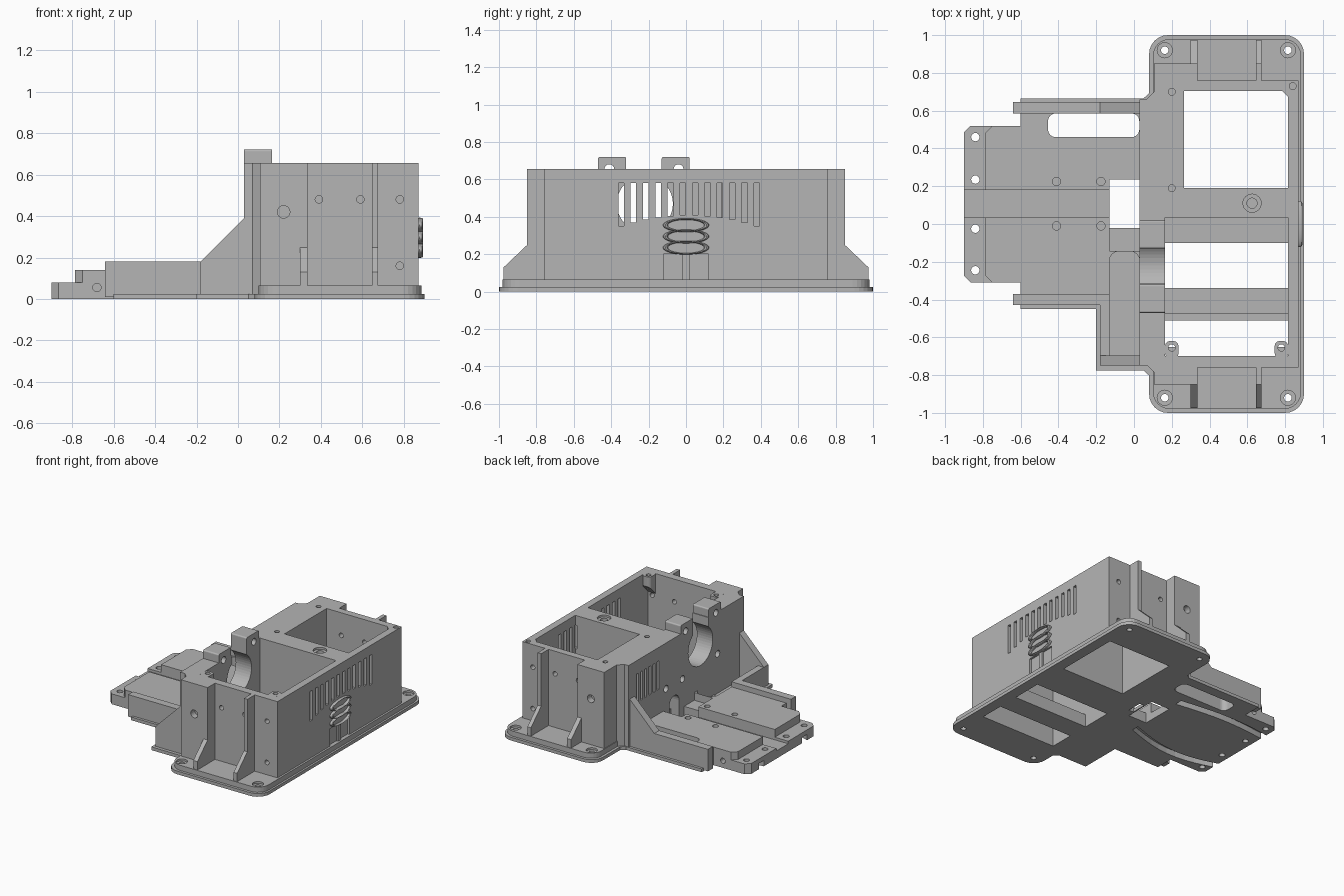
import bpy, bmesh
from math import sin, cos, pi, radians

if "Cube" in bpy.data.objects:
    bpy.data.objects.remove(bpy.data.objects["Cube"])

grey = bpy.data.materials.new("mid_grey")
grey.use_nodes = True
grey.diffuse_color = (0.46, 0.46, 0.46, 1)
grey.node_tree.nodes["Principled BSDF"].inputs["Base Color"].default_value = (0.46, 0.46, 0.46, 1)


# Outline helpers
def rect(u0, v0, u1, v1, r=0):
    if not r:
        return [(u0, v0), (u1, v0), (u1, v1), (u0, v1)]
    pts = []
    for i, (u, v) in enumerate([(u1 - r, v1 - r), (u0 + r, v1 - r), (u0 + r, v0 + r), (u1 - r, v0 + r)]):
        for k in range(7):
            t = (i + k / 6) * pi / 2
            pts.append((u + r * cos(t), v + r * sin(t)))
    return pts


def disc(u, v, r, n=24):
    return [(u + r * cos(2 * pi * i / n), v + r * sin(2 * pi * i / n)) for i in range(n)]


# Solid made of prisms, each one (outline, start, end, axis)
def solid(name, *prisms):
    bm = bmesh.new()
    place = {"z": lambda u, v, w: (u, v, w), "y": lambda u, v, w: (u, w, v), "x": lambda u, v, w: (w, u, v)}
    for pts, a, b, axis in prisms:
        low = [bm.verts.new(place[axis](u, v, a)) for u, v in pts]
        top = [bm.verts.new(place[axis](u, v, b)) for u, v in pts]
        bm.faces.new(low)
        bm.faces.new(top)
        for i in range(len(pts)):
            j = (i + 1) % len(pts)
            bm.faces.new((low[i], low[j], top[j], top[i]))
    bmesh.ops.recalc_face_normals(bm, faces=bm.faces)
    mesh = bpy.data.meshes.new(name)
    bm.to_mesh(mesh)
    bm.free()
    mesh.materials.append(grey)
    obj = bpy.data.objects.new(name, mesh)
    bpy.context.collection.objects.link(obj)
    return obj


# Boolean with a temporary tool, applied at once
def combine(obj, prisms, mode="DIFFERENCE"):
    tool = solid("cutter", *prisms)
    tool.hide_render = True
    mod = obj.modifiers.new("bool", "BOOLEAN")
    mod.operation, mod.solver, mod.object = mode, "EXACT", tool
    bpy.context.view_layer.objects.active = obj
    bpy.ops.object.modifier_apply(modifier=mod.name)
    bpy.data.objects.remove(tool)


def box(x0, y0, z0, x1, y1, z1):
    return (rect(x0, y0, x1, y1), z0, z1, "z")


# Tall housing with recessed ends
end = [(0.335, 0.85), (0.335, 0.76), (0.645, 0.76), (0.645, 0.85), (0.675, 0.85), (0.675, 0.76), (0.87, 0.76)]
outline = [(0.03, -0.75), (0.07, -0.75), (0.105, -0.785), (0.105, -0.85)]
outline += [(x, -y) for x, y in end] + end[::-1]
outline += [(0.105, 0.85), (0.105, 0.7), (0.065, 0.66), (0.03, 0.66)]
housing = solid("housing", (outline, 0, 0.655, "z"))

# Saddle posts
posts = [(rect(y, 0.6, y + 0.15, 0.72, 0.01), 0.03, 0.165, "x") for y in (-0.47, -0.13)]
combine(housing, posts, "UNION")

# Large wells
floor_holes = [box(0.265, 0.19, -0.1, 0.815, 0.705, 0.8),
               box(0.165, -0.34, -0.1, 0.815, -0.1, 0.12),
               box(0.165, -0.7, -0.1, 0.815, -0.51, 0.12)]
combine(housing, floor_holes)
combine(housing, [box(0.165, -0.7, 0.1, 0.815, 0.035, 0.8)])

# Shaft saddle, open at the top
combine(housing, [(disc(-0.22, 0.47, 0.15, 48), 0, 0.2, "x")])
combine(housing, [box(0, -0.315, 0.5, 0.2, -0.13, 0.8)])

# Cooling slots in both long walls
slots = []
for i in range(12):
    y = -0.347 + i * 0.066
    low = 0.41 - 0.002 * (i - 5.5) ** 2
    slots.append((rect(y - 0.015, low, y + 0.015, 0.58), 0.8, 0.9, "x"))
for i in range(6):
    y = 0.3 + i * 0.05
    slots.append((rect(y - 0.012, 0.33, y + 0.012, 0.55), 0, 0.08, "x"))
combine(housing, slots)

# Screw holes in the top, ends and inner wall
holes = [(disc(x, y, 0.018), 0.55, 0.8, "z") for x, y in ((0.2, 0.7), (0.2, 0.19), (0.84, 0.73))]
holes.append((disc(0.625, 0.11, 0.027), 0.4, 0.8, "z"))
for s in (-1, 1):
    for x, z in ((0.39, 0.48), (0.59, 0.48), (0.78, 0.48), (0.78, 0.16)):
        holes.append((disc(x, z, 0.018), s * 0.65, s * 0.8, "y"))
    holes.append((disc(0.22, 0.42, 0.03), s * 0.8, s * 0.9, "y"))
for y, z in ((-0.41, 0.655), (-0.04, 0.655), (-0.43, 0.33), (0.0, 0.3), (0.2, 0.3)):
    holes.append((disc(y, z, 0.026), 0, 0.2 if z > 0.6 else 0.12, "x"))
combine(housing, holes)
combine(housing, [(disc(0.625, 0.11, 0.048), 0.64, 0.8, "z")])

# Arched doorway in the inner wall
arch = [(0.04, -0.1)] + [(0.1 - 0.06 * cos(i * pi / 12), 0.15 + 0.06 * sin(i * pi / 12)) for i in range(13)] + [(0.16, -0.1)]
combine(housing, [(arch, 0, 0.13, "x")])

# Cable recess low on the outer wall
combine(housing, [(rect(-0.12, 0.02, -0.018, 0.2), 0.855, 0.9, "x"),
                  (rect(0.018, 0.02, 0.12, 0.2), 0.855, 0.9, "x")])

# Floor flange with a stepped rim
plate = solid("base_flange", (rect(0.08, -1, 0.9, 1, 0.1), 0, 0.025, "z"))
combine(plate, [(rect(0.1, -0.98, 0.885, 0.98, 0.09), 0.01, 0.065, "z")], "UNION")
corners = [(x, y) for x in (0.163, 0.815) for y in (-0.92, 0.92)]
combine(plate, [(disc(x, y, 0.02), -0.1, 0.2, "z") for x, y in corners] + floor_holes)
combine(plate, [(disc(x, y, 0.04), 0.05, 0.2, "z") for x, y in corners])

# Gusset ribs at both ends
for s, side in ((-1, "front"), (1, "back")):
    for x0, x1 in ((0.3, 0.335), (0.645, 0.675)):
        profile = [(s * y, z) for y, z in ((0.77, 0.03), (0.975, 0.03), (0.975, 0.13), (0.849, 0.25), (0.77, 0.25))]
        solid(side + "_gusset", (profile, x0, x1, "x"))

# Tapered corner bosses inside the open well, plus one in the closed well
for x, wall in ((0.2, 0.165), (0.78, 0.815)):
    boss = solid("corner_boss", (rect(min(x - 0.035, wall), -0.71, max(x + 0.035, wall), -0.62, 0.025), 0.5, 0.655, "z"))
    combine(boss, [([(-0.63, 0.4), (-0.6, 0.4), (-0.6, 0.6), (-0.7, 0.5), (-0.7, 0.4)], 0, 1, "x")])
    combine(boss, [(disc(x, -0.655, 0.018), 0.55, 0.7, "z")])
solid("well_corner_boss", ([(0.78, 0.71), (0.82, 0.71), (0.82, 0.67)], 0.5, 0.655, "z"))
solid("floor_bar", box(0.16, -0.51, 0.05, 0.82, -0.47, 0.13))

# Louvre hoods on the outer wall
for i in range(3):
    bpy.ops.mesh.primitive_torus_add(major_segments=40, minor_segments=8, major_radius=0.11, minor_radius=0.013,
                                     location=(0.876, 0, 0.235 + i * 0.06), rotation=(0, radians(90), 0))
    hood = bpy.context.object
    hood.name = "louvre_hood"
    hood.scale = (0.3, 1, 1.2)
    hood.data.materials.append(grey)
    bpy.ops.object.shade_smooth_by_angle()

# Side platform: thin floor, raised deck and stepped mounting tabs
platform = solid("platform", ([(-0.6, -0.45), (-0.2, -0.45), (-0.2, -0.775), (0.05, -0.775), (0.1, -0.82),
                               (0.1, 0.71), (0.05, 0.665), (-0.6, 0.665)], 0, 0.025, "z"))
combine(platform, [box(-0.6, -0.38, 0, 0.03, 0.59, 0.14)], "UNION")
combine(platform, [([(-0.75, -0.31), (-0.59, -0.31), (-0.59, 0.52), (-0.75, 0.52), (-0.785, 0.485),
                     (-0.785, -0.275)], 0, 0.14, "z")], "UNION")
combine(platform, [([(-0.865, -0.31), (-0.7, -0.31), (-0.7, 0.52), (-0.865, 0.52), (-0.9, 0.485),
                     (-0.9, -0.275)], 0, 0.08, "z")], "UNION")
combine(platform, [box(-1, 0.035, 0.06, 0.03, 0.18, 0.3),
                   (rect(-0.455, 0.46, 0.028, 0.585, 0.04), -0.1, 0.3, "z"),
                   (rect(-0.13, -0.69, 0.03, -0.145, 0.05), 0.03, 0.3, "z"),
                   box(-0.13, -0.144, 0.08, 0.03, -0.02, 0.3)])
combine(platform, [box(-0.13, -0.02, -0.1, 0.03, 0.235, 0.3)])
combine(platform, [(floor[0], floor[1], floor[2], "z") for floor in floor_holes if False] +
        [box(0.04, -0.6, -0.1, 0.2, 0.6, 0.2)])
bolts = [(disc(-0.84, y, 0.022), -0.1, 0.2, "z") for y in (-0.245, -0.025, 0.235, 0.46)]
bolts += [(disc(x, y, 0.022), 0.09, 0.2, "z") for x in (-0.41, -0.175) for y in (-0.01, 0.225)]
bolts += [(disc(-0.68, 0.055, 0.02), a, a + 0.1, "y") for a in (-0.36, 0.47)]
combine(platform, bolts)

# Bowed wiring grooves on the underside
for y, bow in ((-0.13, -0.1), (0.35, 0.04)):
    line = [(-1 + i * 0.08, y + bow * sin(i * pi / 11)) for i in range(12)]
    groove = [(x, v - 0.03) for x, v in line] + [(x, v + 0.03) for x, v in line[::-1]]
    combine(platform, [(groove, -0.1, 0.045, "z")])

# Platform rails and sloping side webs
slope = [(-0.18, 0), (0.04, 0), (0.04, 0.4), (0.03, 0.39), (-0.18, 0.18)]
solid("back_rail", ([(-0.64, 0.01), *slope[1:4], (-0.18, 0.18), (-0.64, 0.18)], 0.585, 0.645, "y"))
solid("front_rail", box(-0.64, -0.43, 0.01, -0.13, -0.37, 0.18))
solid("front_web", (slope, -0.75, -0.695, "y"))
solid("front_corner_wall", box(-0.18, -0.75, 0.01, -0.13, -0.38, 0.18))
